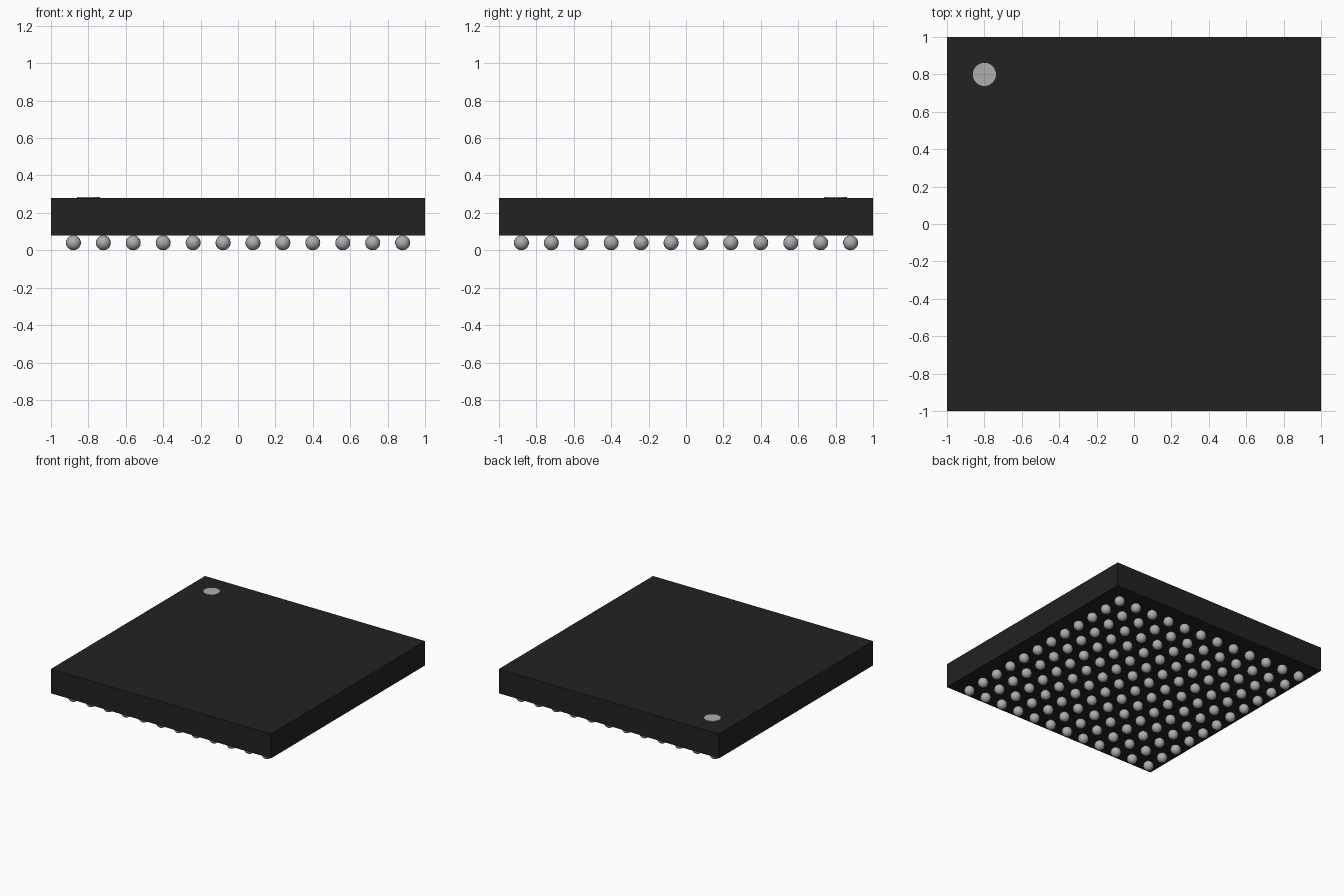
import bpy, bmesh
from mathutils import Matrix

if "Cube" in bpy.data.objects:
    bpy.data.objects.remove(bpy.data.objects["Cube"])


def material(name, rgb):
    m = bpy.data.materials.new(name)
    m.diffuse_color = (*rgb, 1)
    m.use_nodes = True
    m.node_tree.nodes["Principled BSDF"].inputs["Base Color"].default_value = m.diffuse_color
    return m


def make_object(name, bm, mat, smooth=False):
    mesh = bpy.data.meshes.new(name)
    for f in bm.faces:
        f.smooth = smooth
    bm.to_mesh(mesh)
    bm.free()
    mesh.materials.append(mat)
    obj = bpy.data.objects.new(name, mesh)
    bpy.context.collection.objects.link(obj)
    return obj


black = material("black resin", (0.016, 0.016, 0.016))
solder = material("solder grey", (0.42, 0.42, 0.42))
mark = material("marker grey", (0.42, 0.42, 0.43))

BALL_R, PITCH, COUNT = 0.04, 0.16, 12
BODY_BOTTOM, BODY_TOP = 0.08, 0.28

# Flat square package body
bm = bmesh.new()
height = BODY_TOP - BODY_BOTTOM
bmesh.ops.create_cube(bm, size=1, matrix=Matrix.Translation((0, 0, BODY_BOTTOM + height / 2))
                      @ Matrix.Diagonal((2, 2, height, 1)))
make_object("package_body", bm, black)

# Orientation dot in the back left corner
bm = bmesh.new()
bmesh.ops.create_cone(bm, cap_ends=True, segments=32, radius1=0.062, radius2=0.062, depth=0.008,
                      matrix=Matrix.Translation((-0.8, 0.8, BODY_TOP)))
make_object("corner_dot", bm, mark)

# Square grid of solder balls under the body
bm = bmesh.new()
start = -PITCH * (COUNT - 1) / 2
for i in range(COUNT):
    for j in range(COUNT):
        bmesh.ops.create_uvsphere(bm, u_segments=16, v_segments=12, radius=BALL_R, matrix=Matrix.Translation(
            (start + i * PITCH, start + j * PITCH, BALL_R)))
make_object("solder_balls", bm, solder, smooth=True)
